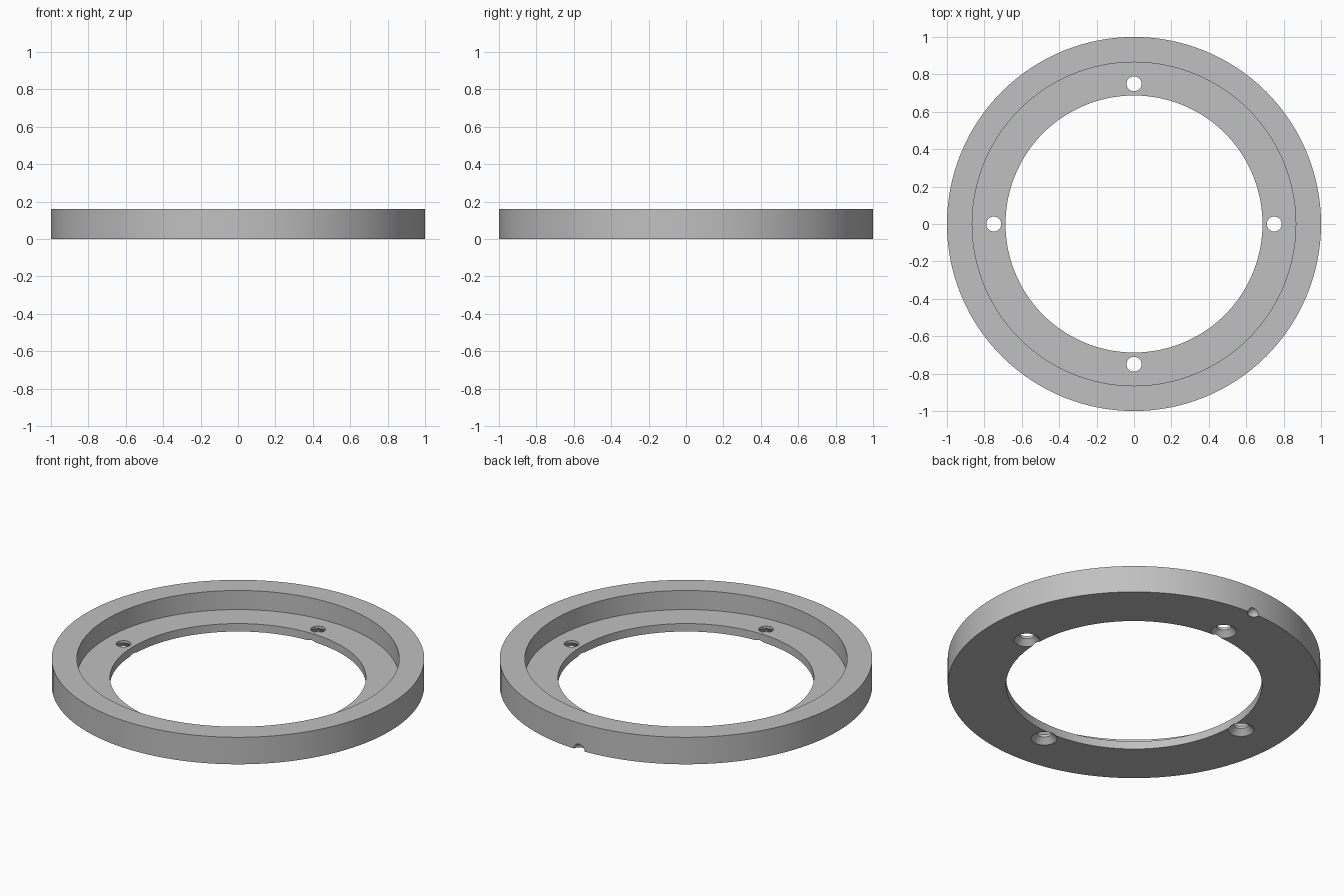
import bpy, bmesh, math
from mathutils import Vector, Matrix

cube = bpy.data.objects.get("Cube")
if cube:
    bpy.data.objects.remove(cube, do_unlink=True)

# Single plain grey material
grey = bpy.data.materials.new("plain_grey")
grey.use_nodes = True
grey.diffuse_color = (0.53, 0.53, 0.53, 1)
grey.node_tree.nodes["Principled BSDF"].inputs["Base Color"].default_value = (0.53, 0.53, 0.53, 1)

HEIGHT, LEDGE = 0.16, 0.047
OUTER, RECESS, BORE = 1.0, 0.865, 0.687
HOLE_CIRCLE = 0.75


def lathe(name, profile, steps, closed=True):
    """Spin an (r, z) profile about the z axis into a solid."""
    bm = bmesh.new()
    verts = [bm.verts.new((r, 0, z)) for r, z in profile]
    pairs = list(zip(verts, verts[1:]))
    if closed:
        pairs.append((verts[-1], verts[0]))
    edges = [bm.edges.new(p) for p in pairs]
    bmesh.ops.spin(bm, geom=verts + edges, cent=(0, 0, 0), axis=(0, 0, 1),
                   angle=math.tau, steps=steps, use_merge=True)
    bmesh.ops.remove_doubles(bm, verts=bm.verts, dist=1e-5)
    bmesh.ops.recalc_face_normals(bm, faces=bm.faces)
    mesh = bpy.data.meshes.new(name)
    bm.to_mesh(mesh)
    bm.free()
    mesh.materials.append(grey)
    obj = bpy.data.objects.new(name, mesh)
    bpy.context.collection.objects.link(obj)
    return obj


# Flange ring with a raised outer rim and a thin inner ledge
ring = lathe("flange_ring", [(BORE, 0), (OUTER, 0), (OUTER, HEIGHT),
                             (RECESS, HEIGHT), (RECESS, LEDGE), (BORE, LEDGE)], 128)

# Four screw holes, countersunk from underneath
cutters = []
for i in range(4):
    hole = lathe("screw_hole_cutter", [(0, -0.03), (0.07, -0.03), (0.07, 0),
                                       (0.04, 0.032), (0.04, 0.1), (0, 0.1)], 32, False)
    offset = Matrix.Rotation(i * math.pi / 2, 3, 'Z') @ Vector((HOLE_CIRCLE, 0, 0))
    hole.data.transform(Matrix.Translation(offset))
    cutters.append(hole)

# Small rounded index notch in the lower back edge
arc = [(0.035 * math.cos(a), 0.035 * math.sin(a))
       for a in (math.pi * (k / 12 - 0.5) for k in range(13))]
notch = lathe("index_notch_cutter", arc, 24, False)
notch.data.transform(Matrix.Translation((0, OUTER, 0)))
cutters.append(notch)

# Cut the ring, then discard the cutters
bpy.ops.object.select_all(action='DESELECT')
bpy.context.view_layer.objects.active = ring
ring.select_set(True)
for cutter in cutters:
    cutter.hide_render = True
    cut = ring.modifiers.new("cut", 'BOOLEAN')
    cut.operation, cut.solver, cut.object = 'DIFFERENCE', 'EXACT', cutter
    bpy.ops.object.modifier_apply(modifier=cut.name)
    bpy.data.objects.remove(cutter, do_unlink=True)

bpy.ops.object.shade_smooth_by_angle(angle=math.radians(30))
